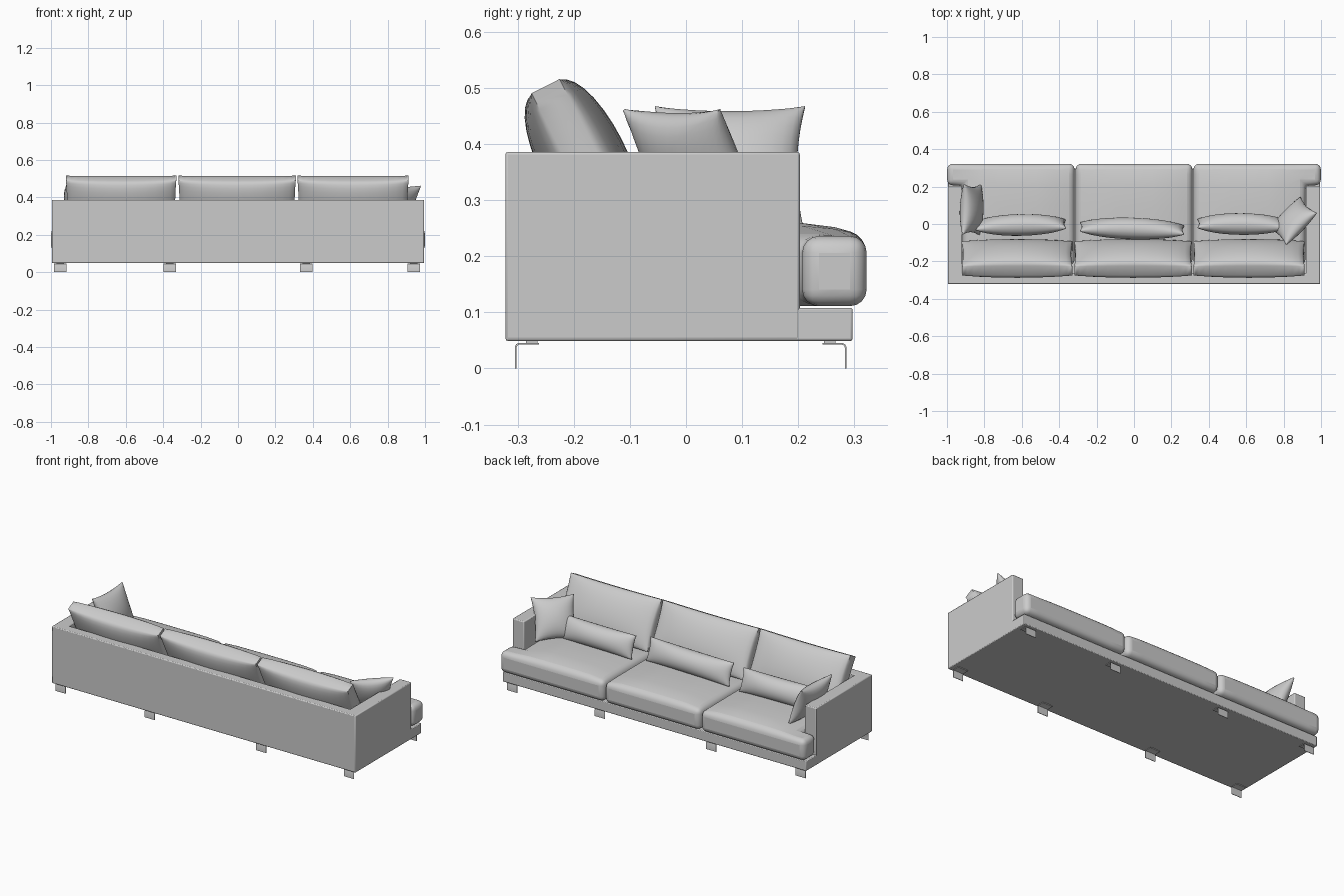
import bpy, bmesh, math
from mathutils import Vector, Matrix

if "Cube" in bpy.data.objects:
    bpy.data.objects.remove(bpy.data.objects["Cube"])


def finish(name, bm, bevel=0, segs=2, angle=40):
    bmesh.ops.recalc_face_normals(bm, faces=bm.faces)
    me = bpy.data.meshes.new(name)
    bm.to_mesh(me)
    bm.free()
    ob = bpy.data.objects.new(name, me)
    bpy.context.collection.objects.link(ob)
    if bevel:
        m = ob.modifiers.new("bevel", 'BEVEL')
        m.width, m.segments = bevel, segs
        m.limit_method, m.angle_limit = 'ANGLE', math.radians(40)
    bpy.ops.object.select_all(action='DESELECT')
    ob.select_set(True)
    bpy.context.view_layer.objects.active = ob
    bpy.ops.object.shade_smooth_by_angle(angle=math.radians(angle))
    return ob


def prism(name, pts, direction, **kw):
    """Extrude a flat outline along a vector."""
    bm = bmesh.new()
    f = bm.faces.new([bm.verts.new(p) for p in pts])
    ext = bmesh.ops.extrude_face_region(bm, geom=[f])
    bmesh.ops.translate(bm, vec=direction,
                        verts=[g for g in ext['geom'] if isinstance(g, bmesh.types.BMVert)])
    return finish(name, bm, **kw)


def pillow(name, centre, right, up, w, h, edge, puff, pinch, n=14):
    """Two puffed sheets joined by a border; w, h, edge, puff are half sizes."""
    r = Vector(right).normalized()
    u = Vector(up)
    u = (u - r * u.dot(r)).normalized()
    nrm = r.cross(u)
    M = Matrix((r, u, nrm)).transposed()
    bm = bmesh.new()
    s = [math.sin(math.pi / 2 * (2 * i / n - 1)) for i in range(n + 1)]
    sheets = []
    for side in (-1, 1):
        g = []
        for a in s:
            row = []
            for b in s:
                t = edge + puff * math.sqrt(max(0, (1 - a * a) * (1 - b * b)))
                p = Vector((a * w * (1 - pinch * (1 - b * b)),
                            b * h * (1 - pinch * (1 - a * a)), side * t))
                row.append(bm.verts.new(M @ p + Vector(centre)))
            g.append(row)
        for i in range(n):
            for j in range(n):
                bm.faces.new((g[i][j], g[i + 1][j], g[i + 1][j + 1], g[i][j + 1]))
        sheets.append(g)
    ring = ([(i, 0) for i in range(n)] + [(n, j) for j in range(n)]
            + [(i, n) for i in range(n, 0, -1)] + [(0, j) for j in range(n, 0, -1)])
    lo, hi = sheets
    for (i, j), (k, l) in zip(ring, ring[1:] + ring[:1]):
        bm.faces.new((lo[i][j], lo[k][l], hi[k][l], hi[i][j]))
    return finish(name, bm, angle=50)


def seat(name, xs, ys, notch, sign=1):
    """Seat cushion with crowned top; cells beyond the notch corner are left out."""
    z0, z1, crown = 0.111, 0.236, 0.026
    bm = bmesh.new()
    xc, xh = (xs[0] + min(xs[-1], notch)) / 2, (min(xs[-1], notch) - xs[0]) / 2
    yc, yh = (ys[0] + ys[-1]) / 2, (ys[-1] - ys[0]) / 2
    v = [[bm.verts.new((x * sign, y, z0)) for y in ys] for x in xs]
    for i in range(len(xs) - 1):
        for j in range(len(ys) - 1):
            if xs[i] >= notch - 1e-4 and ys[j] < 0.2:
                continue
            bm.faces.new((v[i][j], v[i + 1][j], v[i + 1][j + 1], v[i][j + 1]))
    bmesh.ops.delete(bm, geom=[p for p in bm.verts if not p.link_faces], context='VERTS')
    ext = bmesh.ops.extrude_face_region(bm, geom=bm.faces[:])
    for p in ext['geom']:
        if isinstance(p, bmesh.types.BMVert):
            a = min(1, abs((p.co.x * sign - xc) / xh))
            b = min(1, abs((p.co.y - yc) / yh))
            p.co.z = z1 + crown * (1 - a ** 4) * (1 - b ** 4)
    return finish(name, bm, bevel=0.03, segs=4)


# Frame: U-shaped back and arms, and the platform below
X, YB, YA = 0.995, -0.322, 0.203
outline = [(-X, YB), (X, YB), (X, YA), (0.92, YA), (0.92, -0.265),
           (-0.92, -0.265), (-0.92, YA), (-X, YA)]
prism("back_and_arms", [(x, y, 0.05) for x, y in outline], (0, 0, 0.336), bevel=0.005)
x = X - 0.0005
prism("base", [(-x, -0.3215, 0.049), (x, -0.3215, 0.049), (x, 0.297, 0.049), (-x, 0.297, 0.049)],
      (0, 0, 0.059), bevel=0.004)

# Legs: bent metal strips, four along the back and four along the front
inner = [(-0.043, 0.0425), (-0.008, 0.0425), (-0.0045, 0.041), (-0.003, 0.0375), (-0.003, 0)]
outer = [(0, 0), (0, 0.038), (-0.002, 0.043), (-0.007, 0.0455), (-0.043, 0.0455)]
for tag, y0, d in (("front", 0.286, 1), ("back", -0.305, -1)):
    for k, lx in enumerate((-0.95, -0.365, 0.365, 0.94)):
        prism(f"{tag}_leg_{k + 1}",
              [(lx - 0.033, y0 + d * a, z) for a, z in inner + outer], (0.066, 0, 0))
        # Mounting pad between strip and base
        prism(f"{tag}_leg_pad_{k + 1}",
              [(lx + a, y0 - d * b, 0.045) for a, b in
               ((-0.02, 0.02), (0.02, 0.02), (0.02, 0.04), (-0.02, 0.04))], (0, 0, 0.005))

# Seat cushions; the outer two wrap in front of the arms
ys = [-0.22, -0.12, -0.01, 0.1, 0.207, 0.265, 0.322]
seat("seat_middle", [-0.312, -0.21, -0.1, 0, 0.1, 0.21, 0.312], ys, 9)
for tag, sg in (("left", -1), ("right", 1)):
    seat("seat_" + tag, [0.318, 0.42, 0.52, 0.62, 0.72, 0.82, 0.916, 0.999], ys, 0.916, sg)

# Leaning back cushions
for tag, cx, hw in (("left", -0.625, 0.295), ("middle", -0.005, 0.314), ("right", 0.615, 0.297)):
    pillow("back_cushion_" + tag, (cx, -0.184, 0.373), (1, 0, 0), (0, -0.13, 0.255),
           hw, 0.146, 0.028, 0.05, 0.02)

# Lumbar pillows
for tag, c, r, hw in (("left", (-0.605, -0.005, 0.312), (1, 0.02, 0), 0.24),
                      ("middle", (-0.01, -0.024, 0.312), (1, -0.03, 0), 0.278),
                      ("right", (0.575, 0.0, 0.312), (1, -0.01, 0), 0.235)):
    pillow("lumbar_pillow_" + tag, c, r, (0, -0.35, 1), hw, 0.066, 0.003, 0.054, 0.03)

# Square throw pillows against the arms
pillow("throw_pillow_left", (-0.868, 0.077, 0.358), (0.03, 1, 0), (-0.085, 0, 0.21),
       0.134, 0.117, 0.003, 0.05, 0.1)
pillow("throw_pillow_right", (0.851, 0.016, 0.356), (0.157, 0.163, 0), (0.0825, -0.088, 0.21),
       0.118, 0.121, 0.003, 0.05, 0.1)
